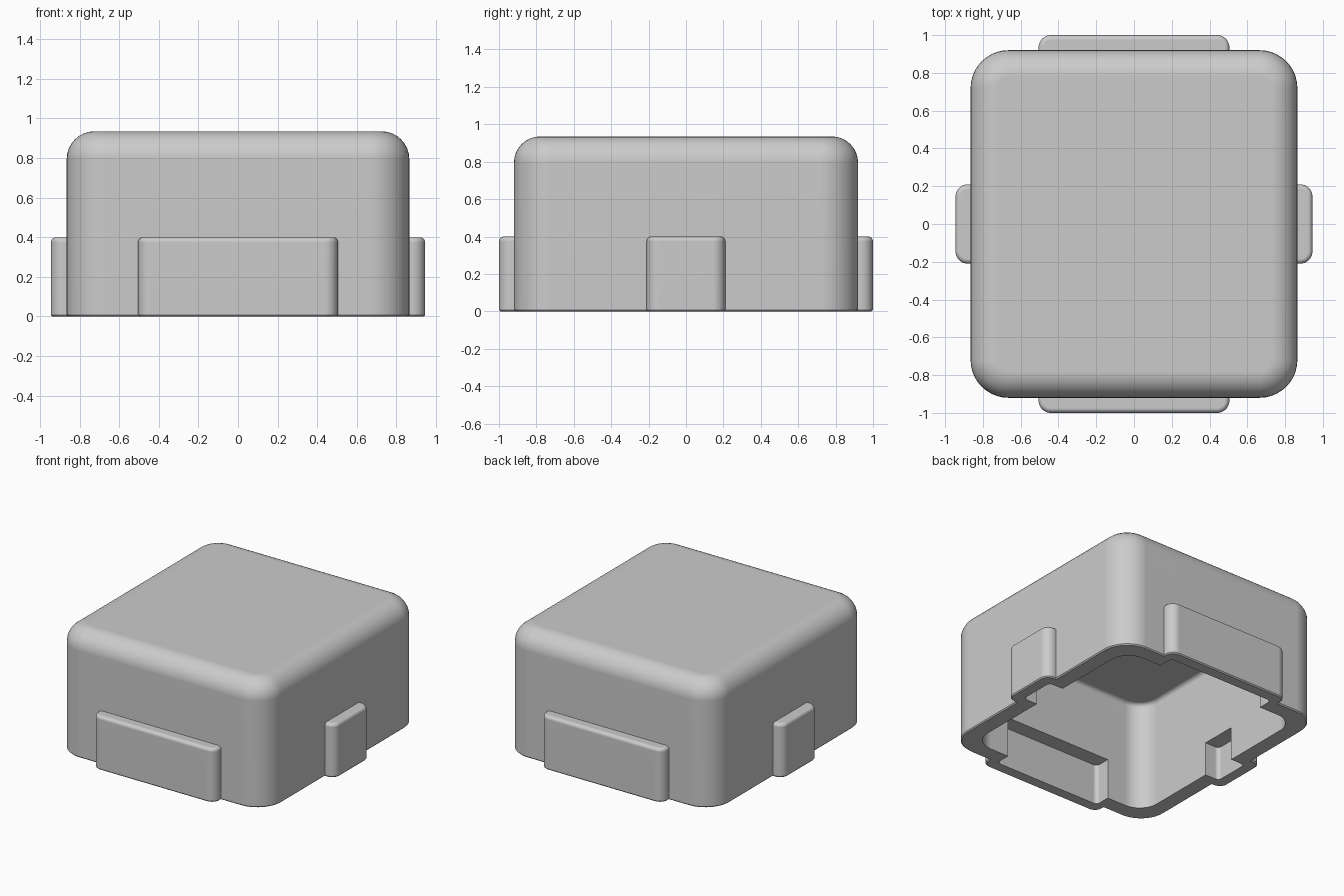
import bpy, bmesh
from math import sin, cos, pi, radians

default_cube = bpy.data.objects.get("Cube")
if default_cube:
    bpy.data.objects.remove(default_cube, do_unlink=True)

grey = bpy.data.materials.new("plain_grey")
grey.use_nodes = True
COLOUR = (0.6, 0.6, 0.6, 1)
grey.diffuse_color = COLOUR
grey.node_tree.nodes["Principled BSDF"].inputs["Base Color"].default_value = COLOUR


def rounded_outline(hx, hy, r, steps=10):
    """Points of a rounded rectangle, counter-clockwise."""
    pts = []
    for quarter, (sx, sy) in enumerate([(1, 1), (-1, 1), (-1, -1), (1, -1)]):
        for i in range(steps + 1):
            a = (quarter + i / steps) * pi / 2
            pts.append((sx * (hx - r) + r * cos(a), sy * (hy - r) + r * sin(a)))
    return pts


def rounded_block(name, hx, hy, z0, z1, corner, top=0.0, foot=0.0, steps=8):
    """Upright block with rounded corners, a filleted top and a softened foot."""
    levels = [(z0, foot)] if foot else []
    levels.append((z0 + foot, 0))
    if top:
        for i in range(steps + 1):
            a = i / steps * pi / 2
            levels.append((z1 - top + top * sin(a), top * (1 - cos(a))))
    else:
        levels.append((z1, 0))
    bm = bmesh.new()
    rings = [[bm.verts.new((x, y, z)) for x, y in
              rounded_outline(hx - d, hy - d, corner - d)] for z, d in levels]
    for low, high in zip(rings, rings[1:]):
        for i in range(len(low)):
            j = (i + 1) % len(low)
            bm.faces.new((low[i], low[j], high[j], high[i]))
    bm.faces.new(rings[0][::-1])
    bm.faces.new(rings[-1])
    mesh = bpy.data.meshes.new(name)
    bm.to_mesh(mesh)
    bm.free()
    mesh.materials.append(grey)
    obj = bpy.data.objects.new(name, mesh)
    bpy.context.collection.objects.link(obj)
    return obj


def combine(target, other, operation):
    mod = target.modifiers.new(operation.lower(), 'BOOLEAN')
    mod.operation, mod.solver, mod.object = operation, 'EXACT', other
    bpy.context.view_layer.objects.active = target
    bpy.ops.object.modifier_apply(modifier=mod.name)
    bpy.data.objects.remove(other, do_unlink=True)


# Outer cap
cap = rounded_block("cap_shell", 0.865, 0.92, 0, 0.935, 0.2, top=0.14, foot=0.008)

# Raised tabs: one slab through the cap makes each opposite pair
combine(cap, rounded_block("front_back_tabs", 0.505, 1.0, 0, 0.4, 0.065,
                           top=0.025, foot=0.008, steps=4), 'UNION')
combine(cap, rounded_block("side_tabs", 0.945, 0.21, 0, 0.4, 0.065,
                           top=0.025, foot=0.008, steps=4), 'UNION')

# Hollow inside, with a recess behind each tab
combine(cap, rounded_block("pocket", 0.745, 0.8, -0.1, 0.81, 0.15, top=0.03,
                           steps=4), 'DIFFERENCE')
combine(cap, rounded_block("front_back_recess", 0.44, 0.915, -0.12, 0.3, 0.03),
        'DIFFERENCE')
combine(cap, rounded_block("side_recess", 0.86, 0.135, -0.12, 0.25, 0.03),
        'DIFFERENCE')

# Smooth fillets, flat sides
bpy.ops.object.select_all(action='DESELECT')
cap.select_set(True)
bpy.context.view_layer.objects.active = cap
bpy.ops.object.shade_smooth_by_angle(angle=radians(35))
normals = cap.modifiers.new("even_normals", 'WEIGHTED_NORMAL')
normals.keep_sharp = True
